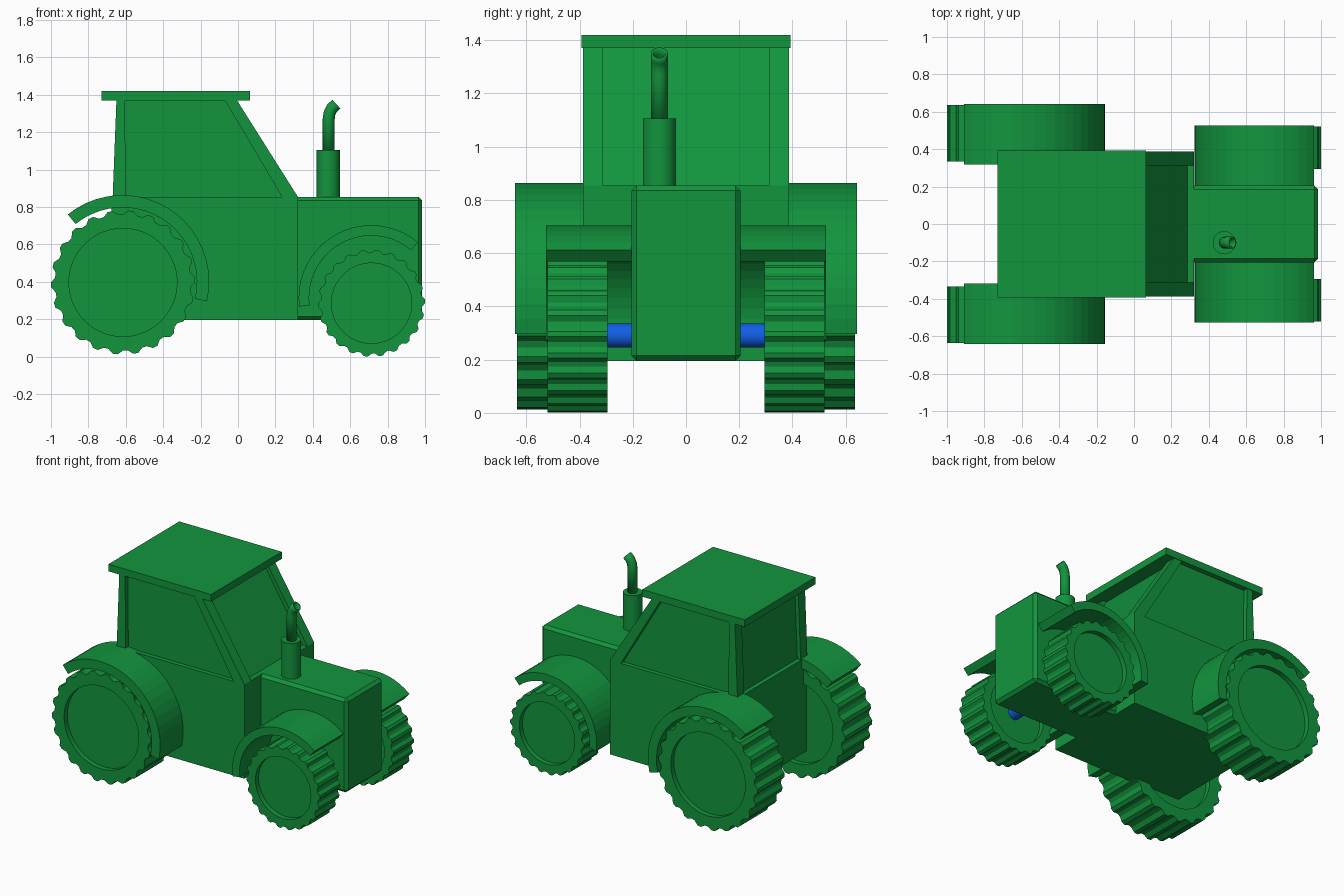
import bpy, bmesh, math

default = bpy.data.objects.get("Cube")
if default:
    bpy.data.objects.remove(default, do_unlink=True)


def material(name, color):
    mat = bpy.data.materials.new(name)
    mat.use_nodes = True
    mat.diffuse_color = color
    mat.node_tree.nodes["Principled BSDF"].inputs["Base Color"].default_value = color
    return mat


GREEN = material("green paint", (0.006, 0.3, 0.047, 1))
BLUE = material("blue axle", (0.006, 0.125, 0.88, 1))


def finish(name, bm, mat=GREEN):
    bmesh.ops.recalc_face_normals(bm, faces=bm.faces)
    mesh = bpy.data.meshes.new(name)
    bm.to_mesh(mesh)
    bm.free()
    mesh.materials.append(mat)
    obj = bpy.data.objects.new(name, mesh)
    bpy.context.collection.objects.link(obj)
    return obj


def bridge(bm, a, b):
    """Join two closed rings of vertices with quads."""
    for i in range(len(a)):
        j = (i + 1) % len(a)
        bm.faces.new((a[i], a[j], b[j], b[i]))


def prism(name, profile, y0, y1, bevel=0):
    """Extrude an (x, z) profile across the width."""
    bm = bmesh.new()
    a, b = ([bm.verts.new((x, y, z)) for x, z in profile] for y in (y0, y1))
    bridge(bm, a, b)
    bm.faces.new(a)
    bm.faces.new(b)
    if bevel:
        bmesh.ops.bevel(bm, geom=bm.edges[:], offset=bevel, segments=1, affect='EDGES')
    return finish(name, bm)


def box(name, x0, x1, y0, y1, z0, z1, bevel=0):
    return prism(name, [(x0, z0), (x1, z0), (x1, z1), (x0, z1)], y0, y1, bevel)


def smooth(obj):
    bpy.ops.object.select_all(action='DESELECT')
    obj.select_set(True)
    bpy.context.view_layer.objects.active = obj
    bpy.ops.object.shade_smooth_by_angle(angle=math.radians(40))


def cylinder(name, radius, length, location, rotation=(0, 0, 0), mat=GREEN):
    bm = bmesh.new()
    bmesh.ops.create_cone(bm, cap_ends=True, segments=32, radius1=radius,
                          radius2=radius, depth=length)
    obj = finish(name, bm, mat)
    obj.location = location
    obj.rotation_euler = rotation
    smooth(obj)


def wheel(name, x, z, radius, y0, y1, lugs=22):
    """Lugged tyre with a recessed rim disc on both faces."""
    bm = bmesh.new()
    count = lugs * 4
    dish = 0.035

    def ring(y, radius_at):
        return [bm.verts.new((x + radius_at(i) * math.cos(math.tau * i / count), y,
                              z + radius_at(i) * math.sin(math.tau * i / count)))
                for i in range(count)]

    def tread(i):
        return radius if i % 4 < 2 else radius * 0.945

    def rim(i):
        return radius * 0.75

    rings = [ring(y0 + dish, rim), ring(y0, rim), ring(y0, tread),
             ring(y1, tread), ring(y1, rim), ring(y1 - dish, rim)]
    for a, b in zip(rings, rings[1:]):
        bridge(bm, a, b)
    bm.faces.new(rings[0])
    bm.faces.new(rings[-1])
    finish(name, bm)


def fender(name, x, z, inner, outer, start, end, y0, y1, steps=20):
    """Thick arched strip over a wheel."""
    angles = [math.radians(start + (end - start) * i / steps) for i in range(steps + 1)]
    bm = bmesh.new()
    sections = [[bm.verts.new((x + r * math.cos(a), y, z + r * math.sin(a)))
                 for r, y in ((inner, y0), (outer, y0), (outer, y1), (inner, y1))]
                for a in angles]
    for a, b in zip(sections, sections[1:]):
        bridge(bm, a, b)
    bm.faces.new(sections[0])
    bm.faces.new(sections[-1])
    finish(name, bm)


# Hood, lower cab and roof
box("hood", 0.29, 0.985, -0.205, 0.205, 0.195, 0.855, 0.02)
box("cab_base", -0.675, 0.32, -0.387, 0.387, 0.195, 0.855)
box("roof", -0.73, 0.065, -0.392, 0.392, 1.37, 1.42)

# Recessed window block and corner pillars
prism("cab_windows", [(-0.645, 0.855), (0.285, 0.855), (-0.035, 1.37), (-0.625, 1.37)],
      -0.357, 0.357)
pillars = {
    "rear_pillar": [(-0.67, 0.855), (-0.6, 0.855), (-0.605, 1.37), (-0.65, 1.37)],
    "front_pillar": [(0.235, 0.855), (0.32, 0.855), (-0.005, 1.37), (-0.07, 1.37)],
}

# Parts repeated on both sides
for side, s in (("near", -1), ("far", 1)):
    for name, profile in pillars.items():
        prism(f"{name}_{side}", profile, *sorted((s * 0.312, s * 0.387)))
    wheel(f"rear_wheel_{side}", -0.615, 0.397, 0.385, *sorted((s * 0.335, s * 0.635)))
    wheel(f"front_wheel_{side}", 0.714, 0.286, 0.286, *sorted((s * 0.295, s * 0.52)))
    fender(f"rear_fender_{side}", -0.618, 0.4, 0.398, 0.464, -13, 129,
           *sorted((s * 0.318, s * 0.642)))
    fender(f"front_fender_{side}", 0.712, 0.315, 0.332, 0.388, 187, 50,
           *sorted((s * 0.19, s * 0.526)))

# Front axle
cylinder("front_axle", 0.045, 0.7, (0.712, 0, 0.29), (math.pi / 2, 0, 0), BLUE)

# Exhaust stack with a bent open pipe
cylinder("exhaust_muffler", 0.062, 0.275, (0.483, -0.1, 0.968))
curve = bpy.data.curves.new("exhaust_pipe", 'CURVE')
curve.dimensions = '3D'
curve.bevel_depth = 0.032
curve.bevel_resolution = 4
path = [(0.485, 1.09), (0.485, 1.27), (0.489, 1.3), (0.502, 1.328), (0.526, 1.35)]
spline = curve.splines.new('POLY')
spline.points.add(len(path) - 1)
for point, (x, z) in zip(spline.points, path):
    point.co = (x, -0.1, z, 1)
curve.materials.append(GREEN)
pipe = bpy.data.objects.new("exhaust_pipe", curve)
bpy.context.collection.objects.link(pipe)
wall = pipe.modifiers.new("wall", 'SOLIDIFY')
wall.thickness = 0.008
wall.offset = -1
